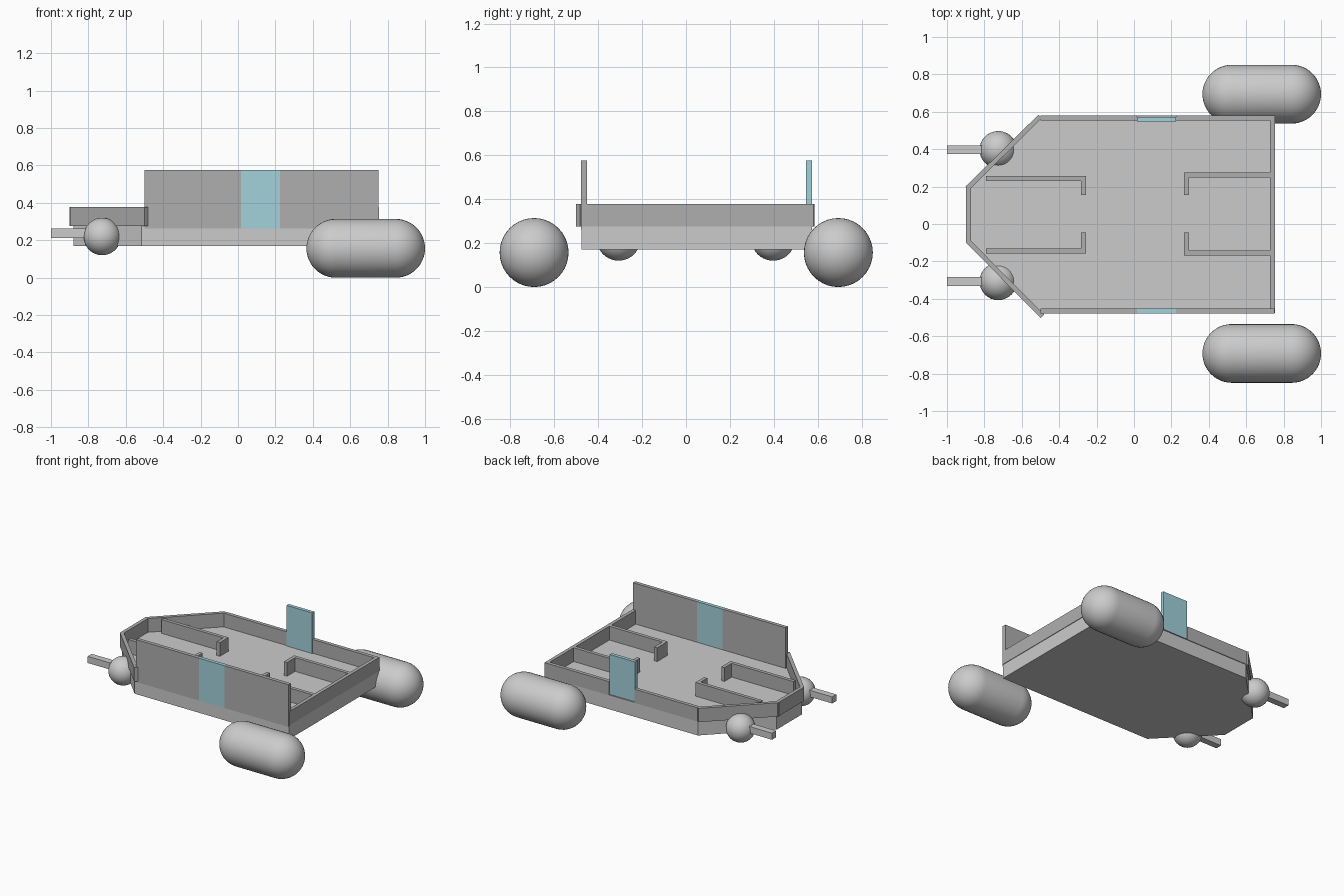
import bpy, bmesh
from math import pi, sin, cos, atan2, hypot
from mathutils import Vector

if "Cube" in bpy.data.objects:
    bpy.data.objects.remove(bpy.data.objects["Cube"])


def material(name, color):
    m = bpy.data.materials.new(name)
    m.diffuse_color = color
    m.use_nodes = True
    m.node_tree.nodes["Principled BSDF"].inputs["Base Color"].default_value = m.diffuse_color
    return m


WALL = material("wall_grey", (0.43, 0.43, 0.43, 1))
GLASS = material("pale_blue", (0.36, 0.64, 0.71, 1))
Z0, Z1, Z2 = 0.275, 0.377, 0.576   # deck top, low wall top, tall wall top
T = 0.026                          # wall thickness


def finish(name, bm, mat=None, smooth=False):
    bmesh.ops.recalc_face_normals(bm, faces=bm.faces)
    for f in bm.faces:
        f.smooth = smooth
    me = bpy.data.meshes.new(name)
    bm.to_mesh(me)
    bm.free()
    ob = bpy.data.objects.new(name, me)
    bpy.context.collection.objects.link(ob)
    if mat:
        me.materials.append(mat)
    return ob


def prism(name, pts, z0, z1, mat=None):
    """Extrude a plan outline from z0 to z1."""
    bm = bmesh.new()
    f = bm.faces.new([bm.verts.new((x, y, z0)) for x, y in pts])
    r = bmesh.ops.extrude_face_region(bm, geom=[f])
    top = [v for v in r["geom"] if isinstance(v, bmesh.types.BMVert)]
    bmesh.ops.translate(bm, verts=top, vec=(0, 0, z1 - z0))
    return finish(name, bm, mat)


def box(name, x0, x1, y0, y1, z0, z1, mat=None):
    return prism(name, [(x0, y0), (x1, y0), (x1, y1), (x0, y1)], z0, z1, mat)


def slanted_wall(name, a, b):
    """Straight wall of thickness T along the line a-b."""
    a, b = Vector(a), Vector(b)
    d = (b - a).normalized()
    n = Vector((-d.y, d.x)) * T / 2
    prism(name, [a - n, b - n, b + n, a + n], Z0, Z1, WALL)


def capsule(name, x0, x1, y, z, r, n=12):
    """Round-ended roller along x, made by spinning a half profile."""
    arc = [(pi / 2) * i / n for i in range(n + 1)]
    prof = [(x0 + r - r * cos(t), r * sin(t)) for t in arc]
    prof += [(x1 - r + r * cos(t), r * sin(t)) for t in reversed(arc)]
    bm = bmesh.new()
    vs = [bm.verts.new((px, y, z + pr)) for px, pr in prof]
    es = [bm.edges.new(p) for p in zip(vs, vs[1:])]
    bmesh.ops.spin(bm, geom=vs + es, cent=(0, y, z), axis=(1, 0, 0),
                   angle=2 * pi, steps=40, use_duplicate=False)
    bmesh.ops.remove_doubles(bm, verts=bm.verts, dist=1e-5)
    bmesh.ops.dissolve_degenerate(bm, edges=bm.edges, dist=1e-6)
    return finish(name, bm, smooth=True)


# Hull slab with a blunt pointed nose
prism("hull_base", [(0.75, -0.475), (0.75, 0.575), (-0.5, 0.575),
                    (-0.88, 0.195), (-0.88, -0.1), (-0.515, -0.475)], 0.17, Z0)

# Long side walls, each split by a tall panel
WX0, WX1 = 0.016, 0.224
for label, x0, x1 in (("fore", -0.5, WX0), ("aft", WX1, 0.75)):
    box("front_wall_" + label, x0, x1, -0.478, -0.451, 0.262, Z2, WALL)
    box("back_wall_" + label, x0, x1, 0.553, 0.58, Z0, Z1, WALL)
box("front_panel", WX0, WX1, -0.478, -0.451, 0.262, Z2, GLASS)
box("back_panel", WX0, WX1, 0.547, 0.573, Z0, Z2, GLASS)
box("back_wall_sill", WX0, WX1, 0.5731, 0.58, Z0, 0.28, WALL)

# Stern and nose walls
box("stern_wall", 0.728, 0.754, -0.475, 0.58, Z0, Z1, WALL)
box("nose_wall", -0.898, -0.872, -0.1, 0.205, Z0, Z1, WALL)
slanted_wall("nose_wall_back", (-0.892, 0.19), (-0.502, 0.575))
slanted_wall("nose_wall_front", (-0.89, -0.09), (-0.49, -0.493))

# Interior L-shaped partitions: long run plus a stub toward the middle
partitions = [
    # long x range, outer y, stub outer x, stub end y
    ("fore_back", -0.79, -0.257, 0.256, -0.257, 0.155),
    ("fore_front", -0.79, -0.257, -0.157, -0.257, -0.046),
    ("aft_back", 0.268, 0.73, 0.275, 0.268, 0.155),
    ("aft_front", 0.268, 0.73, -0.168, 0.268, -0.046),
]
for label, x0, x1, yo, xs, ye in partitions:
    yi = yo - T if yo > 0 else yo + T      # inner face of the long run
    xi = xs - T if xs < 0 else xs + T      # inner face of the stub
    if xs < 0:
        pts = [(x0, yo), (xs, yo), (xs, ye), (xi, ye), (xi, yi), (x0, yi)]
    else:
        pts = [(x1, yo), (xs, yo), (xs, ye), (xi, ye), (xi, yi), (x1, yi)]
    prism("partition_" + label, pts, Z0, Z1, WALL)

# Side rollers
for label, y in (("front", -0.692), ("back", 0.694)):
    capsule("roller_" + label, 0.366, 1.0, y, 0.157, 0.157)

# Ball mounts with square barrels at the nose
for label, y in (("front", -0.307), ("back", 0.397)):
    bm = bmesh.new()
    bmesh.ops.create_uvsphere(bm, u_segments=32, v_segments=20, radius=0.1)
    bmesh.ops.translate(bm, verts=bm.verts, vec=(-0.726, y, 0.22))
    finish("ball_" + label, bm, smooth=True)
    box("barrel_" + label, -1.0, -0.75, y - 0.024, y + 0.024, 0.213, 0.262)
